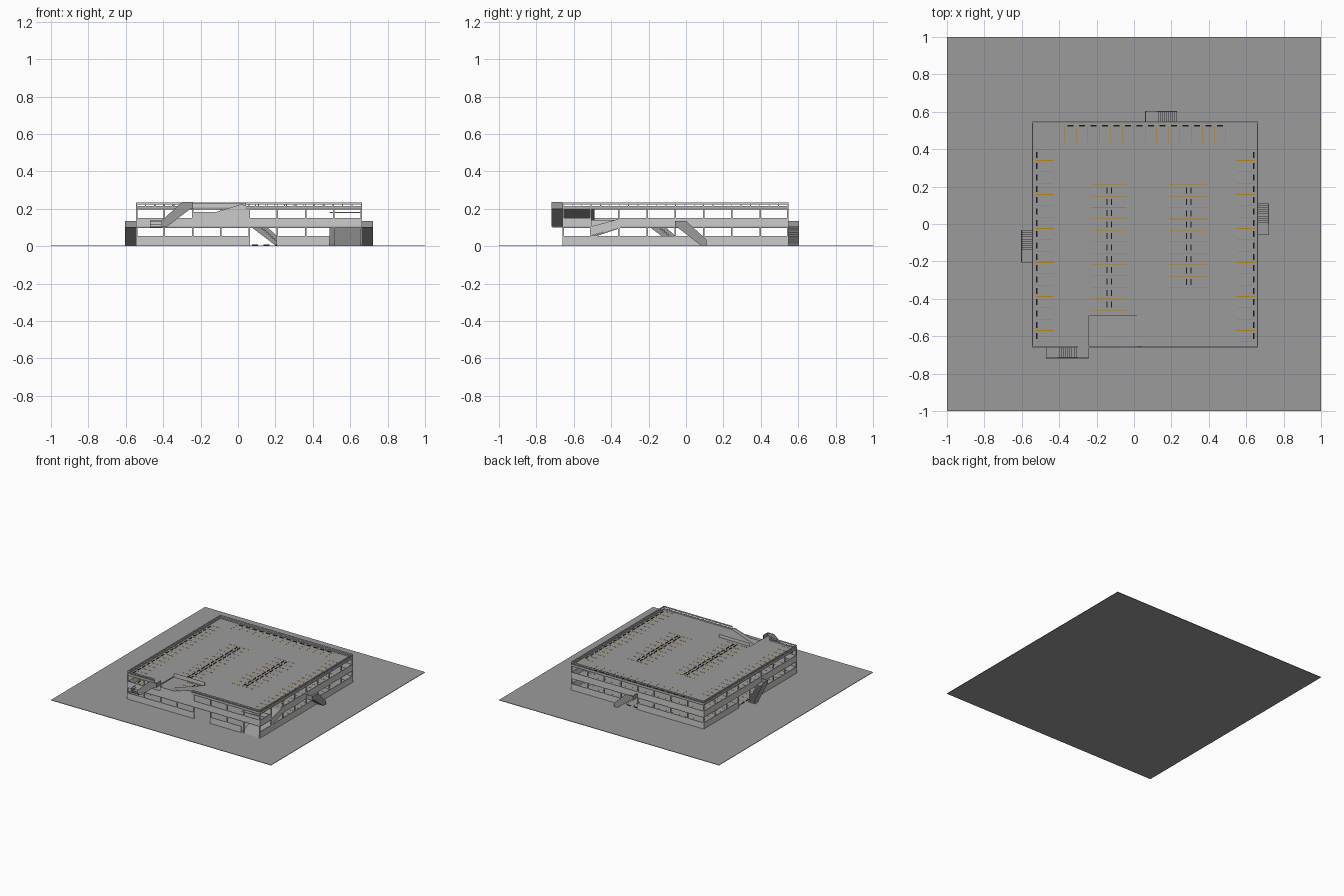
import bpy, bmesh
from mathutils import Vector

if "Cube" in bpy.data.objects:
    bpy.data.objects.remove(bpy.data.objects["Cube"])

X0, X1, Y0, Y1 = -0.545, 0.663, -0.66, 0.547
XC = [X0 + (X1 - X0) / 8 * k for k in range(9)]
YC = [Y0 + (Y1 - Y0) / 8 * k for k in range(9)]


def mat(name, col):
    m = bpy.data.materials.new(name)
    m.diffuse_color = (*col, 1)
    m.use_nodes = True
    m.node_tree.nodes["Principled BSDF"].inputs["Base Color"].default_value = m.diffuse_color
    return m


BLACK = mat("black_rubber", (0.01, 0.01, 0.012))
ORANGE = mat("orange_paint", (0.5, 0.23, 0.005))
ASPHALT = mat("dark_asphalt", (0.33, 0.33, 0.33))


def along_x(u, v, z): return Vector((u, v, z))
def along_y(u, v, z): return Vector((v, u, z))


def prism(bm, pts, v0, v1, frame=along_x):
    """Extrude a (u, z) outline sideways from v0 to v1."""
    a = [bm.verts.new(frame(u, v0, z)) for u, z in pts]
    b = [bm.verts.new(frame(u, v1, z)) for u, z in pts]
    bm.faces.new(a)
    bm.faces.new(b[::-1])
    for i in range(len(a)):
        j = (i + 1) % len(a)
        bm.faces.new((a[i], b[i], b[j], a[j]))


def box(bm, u0, u1, v0, v1, z0, z1, frame=along_x):
    prism(bm, [(u0, z0), (u1, z0), (u1, z1), (u0, z1)], v0, v1, frame)


def finish(bm, name, material=None):
    bmesh.ops.recalc_face_normals(bm, faces=bm.faces)
    me = bpy.data.meshes.new(name)
    bm.to_mesh(me)
    bm.free()
    ob = bpy.data.objects.new(name, me)
    bpy.context.collection.objects.link(ob)
    if material:
        me.materials.append(material)


# Ground
bm = bmesh.new()
box(bm, -1, 1, -1, 1, 0, 0.004)
finish(bm, "ground", ASPHALT)

# Roof deck, open over the upper ramp
bm = bmesh.new()
box(bm, X0, X1, -0.49, Y1, 0.197, 0.207)
box(bm, X0, -0.24, Y0, -0.49, 0.197, 0.207)
box(bm, 0.04, X1, Y0, -0.49, 0.197, 0.207)
finish(bm, "roof_deck", ASPHALT)

# Middle floor, open over the lower ramp
bm = bmesh.new()
box(bm, X0, X1, -0.35, Y1, 0.097, 0.105)
box(bm, X0, 0.49, -0.51, -0.35, 0.097, 0.105)
box(bm, X0, X1, Y0, -0.51, 0.097, 0.105)
finish(bm, "middle_floor", ASPHALT)

# Ramps
bm = bmesh.new()
prism(bm, [(-0.26, 0.105), (0.04, 0.207), (0.04, 0.197), (-0.23, 0.105)], Y0 + 0.005, -0.49)
finish(bm, "upper_ramp", ASPHALT)
bm = bmesh.new()
prism(bm, [(Y0, 0.004), (-0.35, 0.105), (-0.35, 0.097), (Y0 + 0.03, 0.004)], 0.49, X1 - 0.005, along_y)
finish(bm, "lower_ramp", ASPHALT)

# Columns round the edge and a sparse grid inside
bm = bmesh.new()
C = 0.004
for i, x in enumerate(XC):
    for j, y in enumerate(YC):
        edge = i in (0, 8) or j in (0, 8)
        if edge or (i in (3, 5) and j in (2, 4, 6)):
            cx = min(max(x, X0 + C), X1 - C)
            cy = min(max(y, Y0 + C), Y1 - C)
            box(bm, cx - C, cx + C, cy - C, cy + C, 0.004, 0.2)
finish(bm, "columns")

# Wall bands, with bays left open for entrances and stairs
T = 0.006
bm = bmesh.new()
for a, b in ((X0, 0.06), (0.21, 0.49)):
    box(bm, a, b, Y0, Y0 + T, 0.004, 0.055)
for a, b in ((X0, 0.06), (0.21, X1)):
    box(bm, a, b, Y1 - T, Y1, 0.004, 0.055)
box(bm, Y0, Y1, X1 - T, X1, 0.004, 0.055, along_y)
for a, b in ((Y0, -0.06), (0.09, Y1)):
    box(bm, a, b, X0, X0 + T, 0.004, 0.055, along_y)
finish(bm, "ground_wall_band")

bm = bmesh.new()
box(bm, X0, X1, Y0, Y0 + T, 0.097, 0.15)
box(bm, X0, X1, Y1 - T, Y1, 0.097, 0.15)
box(bm, Y0, Y1, X0, X0 + T, 0.097, 0.15, along_y)
box(bm, -0.36, Y1, X1 - T, X1, 0.097, 0.15, along_y)
box(bm, Y0, -0.51, X1 - T, X1, 0.097, 0.15, along_y)
# sloping pieces beside the ramps
prism(bm, [(-0.51, 0.055), (-0.36, 0.1), (-0.36, 0.145), (-0.51, 0.105)], X1 - T, X1, along_y)
prism(bm, [(-0.24, 0.15), (0.06, 0.15), (0.06, 0.207), (0.02, 0.225), (-0.12, 0.182), (-0.24, 0.182)],
      Y0, Y0 + T)
finish(bm, "upper_wall_band")

# Guards round the ramp openings
bm = bmesh.new()
box(bm, -0.24, 0.04, -0.49, -0.488, 0.197, 0.232)
box(bm, -0.51, -0.35, 0.486, 0.49, 0.097, 0.14, along_y)
box(bm, 0.49, X1, -0.516, -0.51, 0.097, 0.14)
box(bm, 0.49, X1, Y0, Y0 + 0.004, 0.178, 0.182)
finish(bm, "ramp_guards")


# Roof railing: two bars and close posts
def railing(bm, a, b, v, frame):
    box(bm, a, b, v - 0.003, v + 0.003, 0.224, 0.234, frame)
    box(bm, a, b, v - 0.003, v + 0.003, 0.207, 0.216, frame)
    n = max(1, round((b - a) / 0.05))
    for i in range(n + 1):
        u = a + 0.002 + (b - a - 0.004) * i / n
        box(bm, u - 0.002, u + 0.002, v - 0.002, v + 0.002, 0.207, 0.225, frame)


bm = bmesh.new()
railing(bm, X0, -0.30, Y0 + 0.003, along_x)
railing(bm, 0.04, X1, Y0 + 0.003, along_x)
railing(bm, X0, X1, Y1 - 0.003, along_x)
railing(bm, Y0, Y1, X0 + 0.003, along_y)
railing(bm, Y0, Y1, X1 - 0.003, along_y)
finish(bm, "roof_railing")


# Outside stairs: u runs downhill, v runs away from the wall
def stair(name, frame, zt, landing=False):
    W, S, R, N = 0.055, 0.06, 0.11, 10
    bm = bmesh.new()
    box(bm, 0, S, 0, W, zt - 0.006, zt, frame)
    low = [(S + R, zt - 0.101), (S + R - 0.03, zt - 0.101), (0.015, zt - 0.006)]
    prism(bm, [(S, zt - 0.006)] + low, 0, W, frame)
    for i in range(N):
        u, z = S + R * i / N, zt - 0.1 * (i + 1) / N
        box(bm, u, u + R / N, 0, W, z, z + 0.008, frame)
    side = [(0, zt - 0.006), (0, zt + 0.03), (S, zt + 0.03), (S + R, zt - 0.07)] + low
    prism(bm, side, W, W + 0.003, frame)
    box(bm, 0, 0.003, 0, W, zt - 0.006, zt + 0.03, frame)
    if landing:
        e = S + R + 0.06
        box(bm, S + R, e, 0, W, zt - 0.106, zt - 0.1, frame)
        for z in (zt - 0.09, zt - 0.072):
            box(bm, S + R, e, W, W + 0.003, z, z + 0.003, frame)
            box(bm, e - 0.003, e, 0, W, z, z + 0.003, frame)
        box(bm, e - 0.003, e, W, W + 0.003, zt - 0.1, zt - 0.07, frame)
    finish(bm, name, ASPHALT)


stair("front_stair", lambda u, v, z: Vector((-0.24 - u, Y0 - v, z)), 0.205, True)
stair("right_stair", lambda u, v, z: Vector((X1 + v, -0.06 + u, z)), 0.105)
stair("left_stair", lambda u, v, z: Vector((X0 - v, -0.205 + u, z)), 0.105)
stair("back_stair", lambda u, v, z: Vector((0.06 + u, Y1 + v, z)), 0.105)

# Parking rows: (direction, start, end, line span, wheel stop positions)
ROWS = [(along_y, -0.63, 0.40, (-0.525, -0.43), (-0.52,)),
        (along_y, -0.63, 0.40, (0.55, 0.645), (0.64,)),
        (along_x, -0.37, 0.49, (0.43, 0.525), (0.525,)),
        (along_y, -0.46, 0.21, (-0.23, -0.04), (-0.145, -0.12)),
        (along_y, -0.34, 0.21, (0.19, 0.39), (0.28, 0.305))]
lines, stops = bmesh.new(), bmesh.new()
for level in (0.004, 0.105, 0.207):
    for frame, a, b, (v0, v1), rows in ROWS:
        if level < 0.2 and v0 == 0.55:
            a = -0.30                      # keep the lower ramp clear
        n = round((b - a) / 0.06)
        for i in range(n + 1):
            u = a + (b - a) * i / n
            box(lines, u - 0.0015, u + 0.0015, v0, v1, level, level + 0.0008, frame)
            if i < n:
                m = u + (b - a) / n / 2
                for v in rows:
                    box(stops, m - 0.016, m + 0.016, v - 0.003, v + 0.003, level, level + 0.004, frame)
finish(lines, "parking_lines", ORANGE)
finish(stops, "wheel_stops", BLACK)
